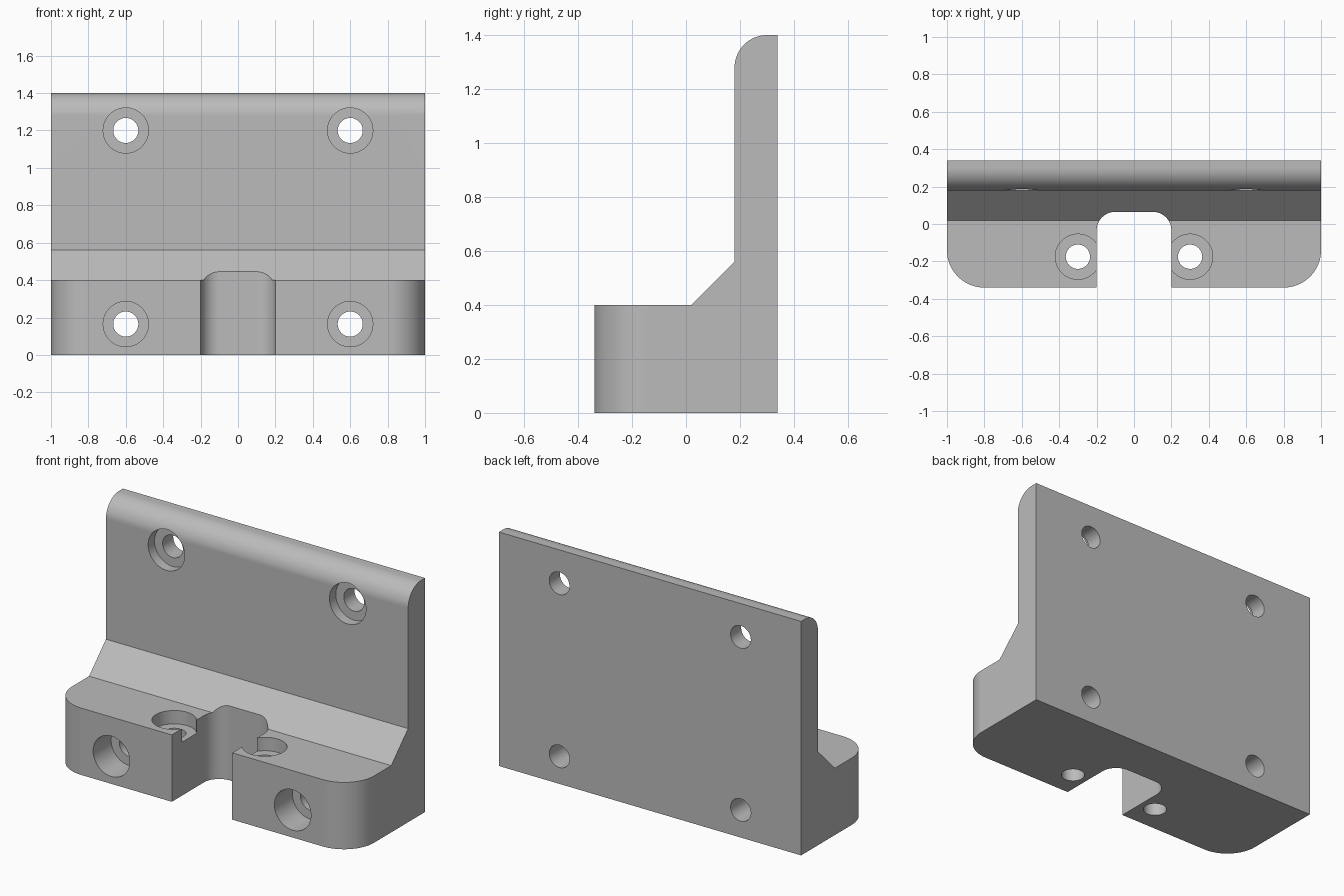
import bpy
import bmesh
from math import sin, cos, pi, radians
from mathutils import Matrix

if "Cube" in bpy.data.objects:
    bpy.data.objects.remove(bpy.data.objects["Cube"], do_unlink=True)

grey = bpy.data.materials.new("plain_grey")
grey.use_nodes = True
grey.diffuse_color = (0.5, 0.5, 0.5, 1)
grey.node_tree.nodes["Principled BSDF"].inputs["Base Color"].default_value = (0.5, 0.5, 0.5, 1)


def make(name, bm):
    bmesh.ops.recalc_face_normals(bm, faces=bm.faces)
    mesh = bpy.data.meshes.new(name)
    bm.to_mesh(mesh)
    bm.free()
    obj = bpy.data.objects.new(name, mesh)
    mesh.materials.append(grey)
    bpy.context.collection.objects.link(obj)
    return obj


def prism(name, points, depth):
    """Extrude a closed 3D outline along the vector depth."""
    bm = bmesh.new()
    face = bm.faces.new([bm.verts.new(p) for p in points])
    new = bmesh.ops.extrude_face_region(bm, geom=[face])["geom"]
    bmesh.ops.translate(bm, vec=depth, verts=[v for v in new if isinstance(v, bmesh.types.BMVert)])
    return make(name, bm)


def arc(cx, cy, r, start, end, n=16):
    steps = [radians(start + (end - start) * i / n) for i in range(n + 1)]
    return [(cx + r * cos(a), cy + r * sin(a)) for a in steps]


def boolean(target, cutter, operation):
    mod = target.modifiers.new("cut", "BOOLEAN")
    mod.operation, mod.solver, mod.object = operation, "EXACT", cutter
    bpy.context.view_layer.objects.active = target
    bpy.ops.object.modifier_apply(modifier=mod.name)
    bpy.data.objects.remove(cutter, do_unlink=True)


def bore(target, radius, start, end):
    """Drill a round hole between two points along y or z."""
    axis = 1 if start[1] != end[1] else 2
    bm = bmesh.new()
    bmesh.ops.create_cone(bm, cap_ends=True, segments=48, radius1=radius, radius2=radius,
                          depth=abs(end[axis] - start[axis]))
    if axis == 1:
        bmesh.ops.rotate(bm, verts=bm.verts, matrix=Matrix.Rotation(pi / 2, 3, "X"))
    bmesh.ops.translate(bm, verts=bm.verts, vec=[(a + b) / 2 for a, b in zip(start, end)])
    boolean(target, make("hole_cutter", bm), "DIFFERENCE")


# Side profile: base block, sloped fillet, upright plate with rounded top edge
side = [(-0.34, 0), (0.34, 0), (0.34, 1.4)] + arc(0.3, 1.28, 0.12, 90, 180)
side += [(0.18, 0.56), (0.02, 0.4), (-0.34, 0.4)]
bracket = prism("mounting_bracket", [(-1, y, z) for y, z in side], (2, 0, 0))

# Plan outline: rounded front corners and central slot with rounded inner corners
half = [(1, 0.4)] + arc(0.8, -0.14, 0.2, 0, -90) + [(0.2, -0.34)] + arc(0.1, -0.035, 0.1, 0, 90)
# Start the outline beyond the back so only the front is trimmed
plan = [(x if x < 1 else 1.0, y) for x, y in half]
plan += [(-x, y) for x, y in reversed(plan)]
boolean(bracket, prism("plan_cutter", [(x, y, -0.1) for x, y in plan], (0, 0, 1.7)), "INTERSECT")

# Counterbored screw holes, mirrored left and right
for s in (-1, 1):
    for z, front, floor in ((1.2, 0.1, 0.24), (0.165, -0.4, -0.17)):
        bore(bracket, 0.067, (s * 0.6, -0.4 if z < 1 else 0.1, z), (s * 0.6, 0.4, z))
        bore(bracket, 0.121, (s * 0.6, front, z), (s * 0.6, floor, z))
    bore(bracket, 0.065, (s * 0.3, -0.175, -0.1), (s * 0.3, -0.175, 0.5))
    bore(bracket, 0.121, (s * 0.3, -0.175, 0.32), (s * 0.3, -0.175, 0.5))

# Smooth curved walls, crisp edges and flat planes
bpy.ops.object.select_all(action="DESELECT")
bracket.select_set(True)
bpy.context.view_layer.objects.active = bracket
bpy.ops.object.shade_smooth_by_angle(angle=radians(30))
weighted = bracket.modifiers.new("even_shading", "WEIGHTED_NORMAL")
weighted.keep_sharp = True
